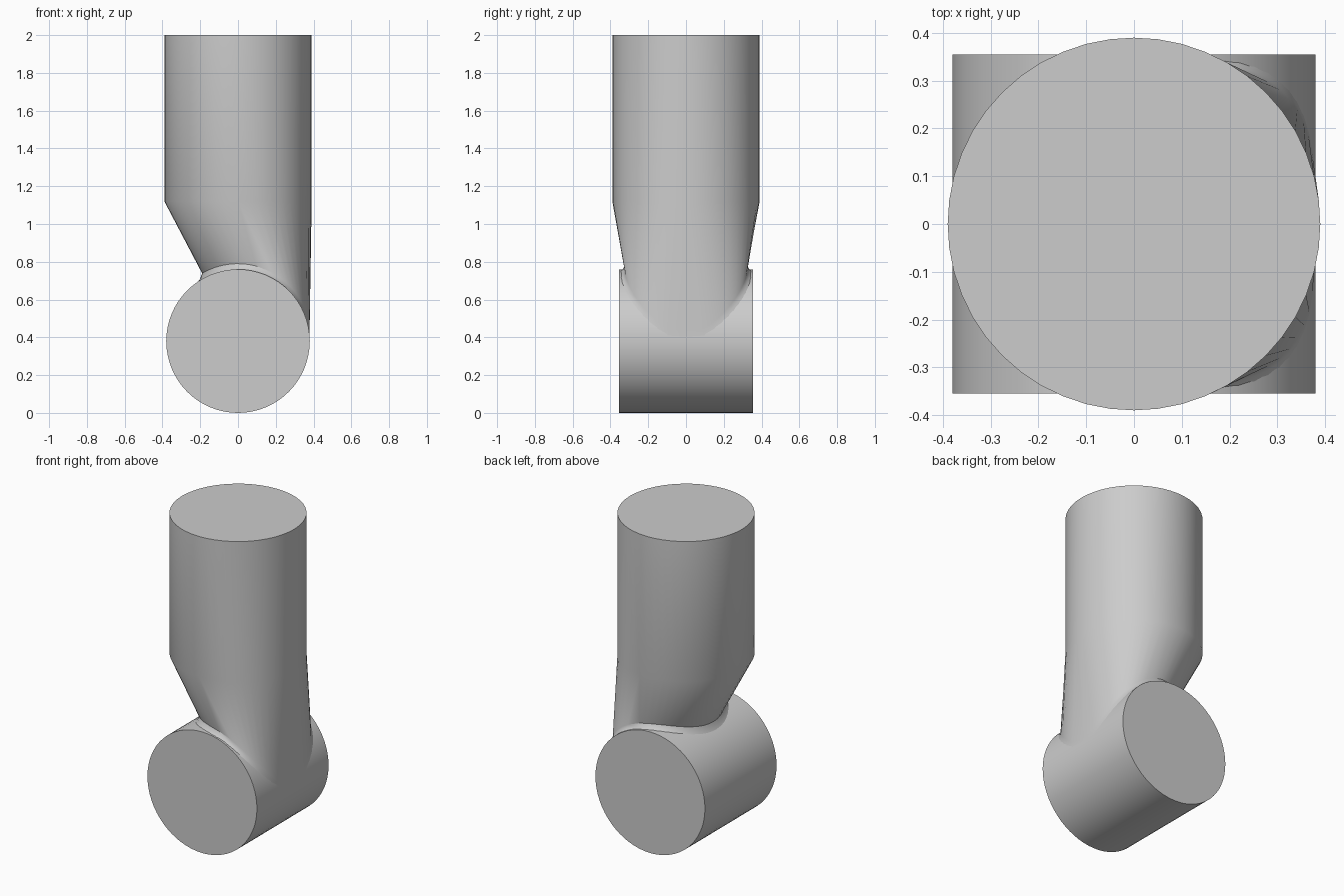
import bpy, bmesh
from math import sin, cos, pi, sqrt, radians, copysign

if "Cube" in bpy.data.objects:
    bpy.data.objects.remove(bpy.data.objects["Cube"])

TUBE_R, DRUM_R, DRUM_LEN, SEGS = 0.39, 0.38, 0.71, 48

grey = bpy.data.materials.new("plain grey")
grey.use_nodes = True
COLOUR = (0.604, 0.604, 0.604, 1)
grey.diffuse_color = COLOUR
grey.node_tree.nodes["Principled BSDF"].inputs["Base Color"].default_value = COLOUR


def smooth(obj):
    bpy.ops.object.select_all(action="DESELECT")
    obj.select_set(True)
    bpy.context.view_layer.objects.active = obj
    bpy.ops.object.shade_smooth_by_angle(angle=radians(35))


def circle(z):
    return [(TUBE_R * cos(2 * pi * i / SEGS), TUBE_R * sin(2 * pi * i / SEGS), z)
            for i in range(SEGS)]


def saddle(lift, flare=0.0):
    """Neck outline lying on the drum: square-cornered toward +x, round toward -x."""
    ring = []
    for i in range(SEGS):
        c, s = cos(2 * pi * i / SEGS), sin(2 * pi * i / SEGS)
        power = 0.62 if c > 0 else 1.0
        x = 0.095 + (0.285 + flare * (c < 0)) * copysign(abs(c) ** power, c)
        y = (0.325 + flare) * copysign(abs(s) ** power, s)
        x = min(x, DRUM_R - 0.001)
        ring.append((x, y, DRUM_R + sqrt(DRUM_R ** 2 - x * x) + lift))
    return ring


# Horizontal drum
bpy.ops.mesh.primitive_cylinder_add(vertices=64, radius=DRUM_R, depth=DRUM_LEN,
                                    location=(0, 0, DRUM_R), rotation=(pi / 2, 0, 0))
drum = bpy.context.object
drum.name = "drum"
drum.data.materials.append(grey)
smooth(drum)

# Upright tube with its neck lofted down onto the drum
bm = bmesh.new()
outlines = [circle(2.0), circle(1.12), saddle(0.03), saddle(0.008, 0.01), saddle(-0.004, 0.025)]
rings = [[bm.verts.new(p) for p in outline] for outline in outlines]
bm.faces.new(rings[0])
for upper, lower in zip(rings, rings[1:]):
    for i in range(SEGS):
        j = (i + 1) % SEGS
        bm.faces.new((upper[i], lower[i], lower[j], upper[j]))
bmesh.ops.recalc_face_normals(bm, faces=bm.faces)
mesh = bpy.data.meshes.new("tube_and_neck")
bm.to_mesh(mesh)
bm.free()
mesh.materials.append(grey)
tube = bpy.data.objects.new("tube_and_neck", mesh)
bpy.context.collection.objects.link(tube)
smooth(tube)
